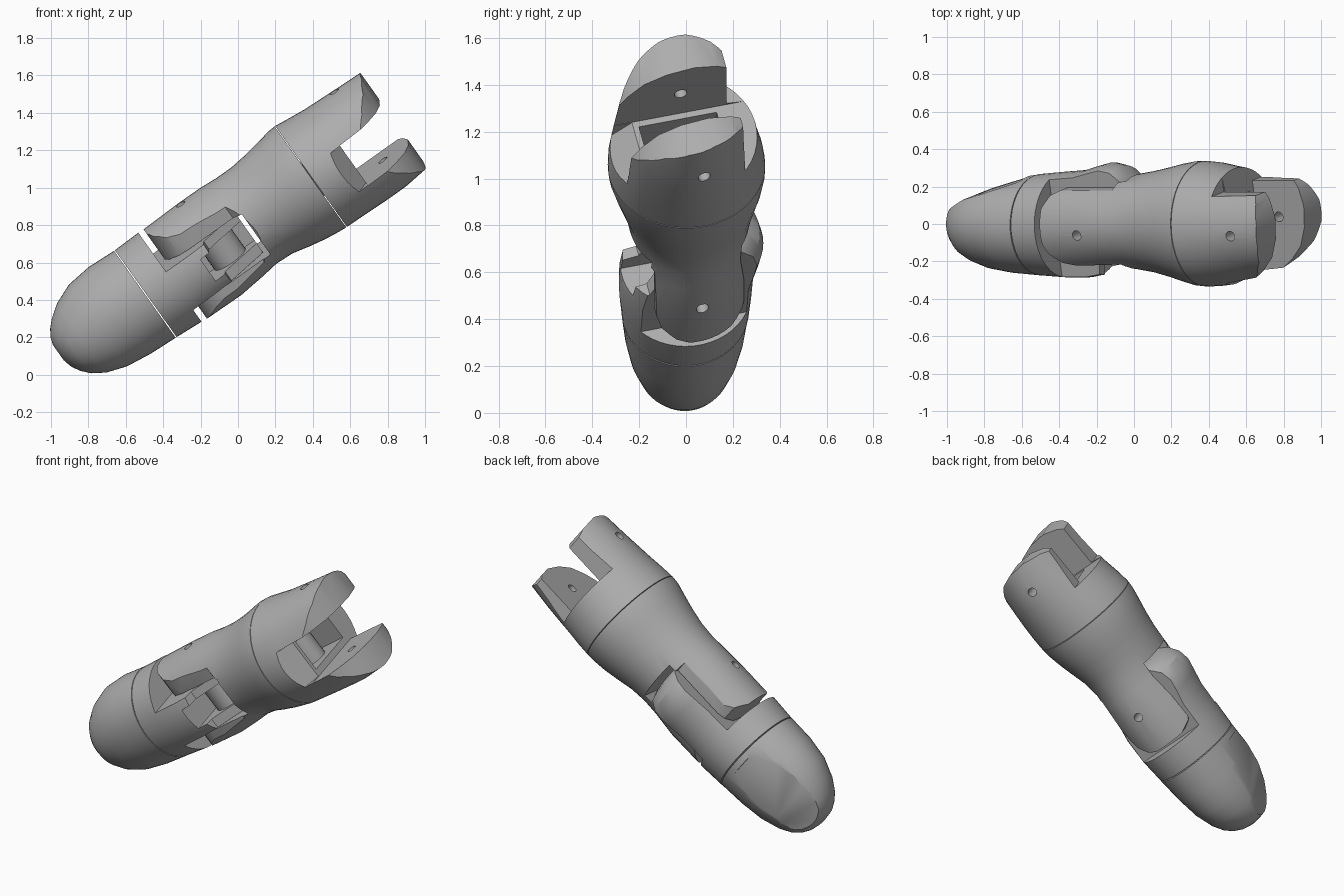
import bpy, bmesh, math
from mathutils import Matrix, Vector

if "Cube" in bpy.data.objects:
    bpy.data.objects.remove(bpy.data.objects["Cube"])

# Finger frame: u along the finger, y sideways, v across; joints are rolled about u
POSE = Matrix.Translation((0, 0, 0.8)) @ Matrix.Rotation(math.radians(-35.4), 4, 'Y')
ROLL = POSE @ Matrix.Rotation(math.radians(13), 4, 'X')

grey = bpy.data.materials.new("plain grey")
grey.diffuse_color = (0.42, 0.42, 0.42, 1)
grey.use_nodes = True
grey.node_tree.nodes["Principled BSDF"].inputs["Base Color"].default_value = grey.diffuse_color


def add_mesh(name, rings, matrix):
    """Skin a list of equal rings and cap both ends."""
    bm = bmesh.new()
    loops = [[bm.verts.new(matrix @ Vector(p)) for p in ring] for ring in rings]
    n = len(loops[0])
    for a, b in zip(loops, loops[1:]):
        for i in range(n):
            j = (i + 1) % n
            bm.faces.new((a[i], a[j], b[j], b[i]))
    bm.faces.new(loops[0][::-1])
    bm.faces.new(loops[-1])
    bmesh.ops.recalc_face_normals(bm, faces=bm.faces)
    me = bpy.data.meshes.new(name)
    bm.to_mesh(me)
    bm.free()
    ob = bpy.data.objects.new(name, me)
    bpy.context.collection.objects.link(ob)
    me.materials.append(grey)
    return ob


def loft(name, stations, sides=48):
    """Oval body through stations of (u, y min, y max, v min, v max)."""
    rings = []
    for u, y0, y1, v0, v1 in stations:
        ring = []
        for i in range(sides):
            a = 2 * math.pi * i / sides
            ring.append((u, (y0 + y1) / 2 + (y1 - y0) / 2 * math.cos(a),
                         (v0 + v1) / 2 + (v1 - v0) / 2 * math.sin(a)))
        rings.append(ring)
    return add_mesh(name, rings, POSE)


def prism(name, outline, v0, v1):
    """Extrude a (u, y) outline between two v heights in the rolled frame."""
    return add_mesh(name, [[(u, y, v) for u, y in outline] for v in (v0, v1)], ROLL)


def box(u0, u1, y0, y1, v0, v1):
    return prism("cutter", [(u0, y0), (u1, y0), (u1, y1), (u0, y1)], v0, v1)


def disc(name, u, y, r, v0, v1, sides=24):
    pts = [(u + r * math.cos(2 * math.pi * i / sides),
            y + r * math.sin(2 * math.pi * i / sides)) for i in range(sides)]
    return prism(name, pts, v0, v1)


def cut(ob, cutters, operation='DIFFERENCE'):
    for c in cutters:
        mod = ob.modifiers.new("cut", 'BOOLEAN')
        mod.operation, mod.solver, mod.object = operation, 'EXACT', c
        dg = bpy.context.evaluated_depsgraph_get()
        me = bpy.data.meshes.new_from_object(ob.evaluated_get(dg))
        ob.modifiers.clear()
        ob.data = me
        bpy.data.objects.remove(c)


# Fingertip with a flattened pad on its back side
fingertip = loft("fingertip", [
    (-1.178, -.04, .04, -.05, .05), (-1.165, -.09, .09, -.10, .09),
    (-1.14, -.13, .13, -.145, .13), (-1.10, -.17, .16, -.19, .17),
    (-1.03, -.205, .19, -.235, .22), (-.92, -.24, .225, -.272, .265),
    (-.78, -.262, .25, -.29, .28), (-.62, -.275, .265, -.298, .272)])
cut(fingertip, [prism("cutter", [(-.66, .25), (-1.0, .165), (-1.2, .07),
                                 (-1.2, .5), (-.66, .5)], -.6, .6)])

# Collar and tongue of the end joint
tongue = loft("joint_tongue", [
    (-.614, -.275, .268, -.298, .272), (-.46, -.285, .28, -.308, .276),
    (-.3, -.285, .29, -.30, .28), (-.2, -.27, .315, -.29, .28),
    (-.13, -.25, .33, -.28, .28), (-.06, -.22, .315, -.27, .27),
    (0, -.17, .26, -.25, .25), (.025, -.12, .2, -.22, .22)])
cut(tongue, [box(-.458, .2, -.6, .6, .082, .6),
             box(-.458, .2, -.6, .6, -.6, -.182),
             box(-.27, .2, -.6, .0, -.12, .03),
             prism("cutter", [(-.25, -.5), (-.2, -.2), (.1, -.05), (.1, -.5)], -.4, .4)])

# Pulley in the tongue pocket
pulley = disc("joint_pulley", -.14, -.03, .1, -.13, .04, 32)

# Middle link with two prongs around the tongue
middle = loft("middle_link", [
    (-.425, -.27, .27, -.312, .274), (-.2, -.26, .27, -.315, .28),
    (-.05, -.245, .26, -.30, .279), (.05, -.245, .27, -.287, .272),
    (.15, -.26, .285, -.292, .272), (.25, -.285, .305, -.315, .283),
    (.34, -.31, .325, -.332, .298), (.42, -.33, .337, -.342, .314),
    (.465, -.334, .338, -.345, .317)])
cut(middle, [box(-.6, .05, -.6, .6, -.19, .09),
             prism("cutter", [(-.6, -.6), (-.6, -.04), (-.43, -.04), (-.405, -.11),
                              (-.35, -.165), (-.28, -.185), (.0, -.185),
                              (.09, -.28), (.09, -.6)], -.6, .6),
             prism("cutter", [(-.6, .6), (-.6, .13), (-.43, .13), (-.39, .2),
                              (-.34, .22), (.0, .22), (.03, .6)], -.6, .6),
             disc("cutter", -.185, 0, .027, -.6, .6)])

# Base link with the larger open fork
base = loft("base_fork", [
    (.469, -.334, .338, -.345, .317), (.55, -.332, .33, -.347, .308),
    (.65, -.32, .31, -.35, .298), (.75, -.305, .295, -.352, .294),
    (.85, -.29, .28, -.352, .29), (1.01, -.27, .27, -.335, .285)])
cut(base, [box(.69, 1.3, -.6, .6, -.17, .1),
           box(.69, 1.3, .2, .6, -.6, .6),
           prism("cutter", [(.6, -.6), (.6, -.34), (.70, -.2), (1.0, -.2),
                            (1.0, -.6)], -.168, .098),
           prism("cutter", [(.76, -.6), (.80, -.29), (.88, -.235), (.95, -.16),
                            (.99, -.06), (1.005, .06), (.985, .16), (.95, .22),
                            (1.2, .22), (1.2, -.6)], -.6, .6),
           box(.5, .8, -.19, .15, -.13, .07),
           disc("cutter", .832, 0, .027, -.6, .6)])

# Rib inside the fork pocket
rib = disc("pocket_rib", .54, .0, .08, -.135, .075)

# Smooth skin with crisp joint edges
for ob in bpy.context.scene.objects:
    ob.select_set(True)
bpy.context.view_layer.objects.active = base
bpy.ops.object.shade_smooth_by_angle(angle=math.radians(30))
